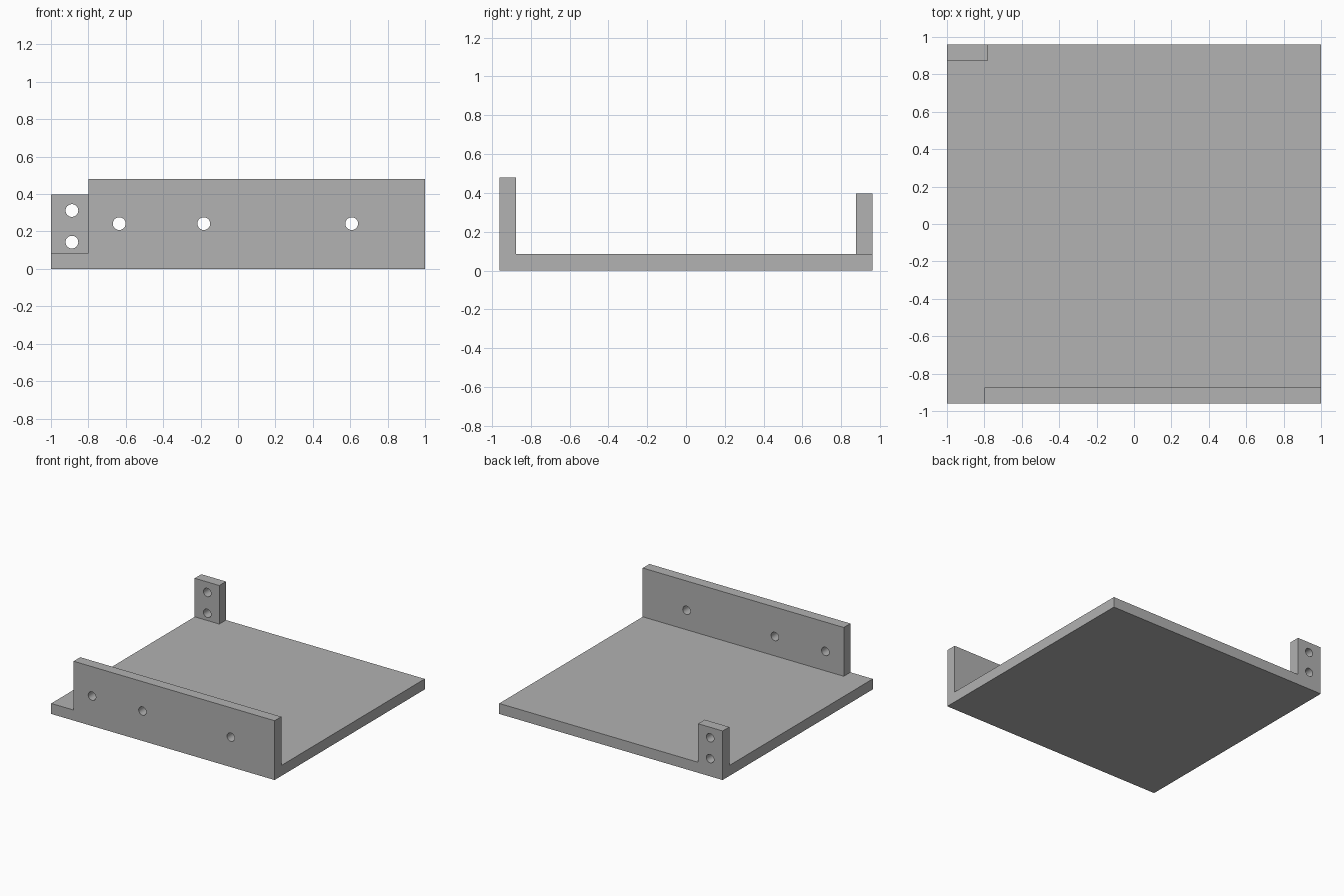
import bpy
import math

cube = bpy.data.objects.get("Cube")
if cube:
    bpy.data.objects.remove(cube, do_unlink=True)

# Single flat grey
grey = bpy.data.materials.new("mid_grey")
grey.use_nodes = True
colour = (0.445, 0.445, 0.445, 1.0)
grey.diffuse_color = colour
grey.node_tree.nodes["Principled BSDF"].inputs["Base Color"].default_value = colour


def box(name, low, high):
    centre = [(a + b) / 2 for a, b in zip(low, high)]
    bpy.ops.mesh.primitive_cube_add(size=1, location=centre)
    ob = bpy.context.object
    ob.name = name
    ob.scale = [b - a for a, b in zip(low, high)]
    bpy.ops.object.transform_apply(location=True, rotation=True, scale=True)
    ob.data.materials.append(grey)
    return ob


def boolean(target, tool, operation):
    """Apply a boolean and remove the tool object."""
    tool.hide_render = True
    mod = target.modifiers.new(operation.lower(), 'BOOLEAN')
    mod.operation = operation
    mod.solver = 'EXACT'
    mod.object = tool
    bpy.context.view_layer.objects.active = target
    bpy.ops.object.modifier_apply(modifier=mod.name)
    bpy.data.objects.remove(tool, do_unlink=True)


def drill(target, x, y, z, radius=0.034):
    """Cut a round screw hole along y."""
    bpy.ops.mesh.primitive_cylinder_add(
        vertices=40, radius=radius, depth=0.3, location=(x, y, z),
        rotation=(math.pi / 2, 0, 0))
    cutter = bpy.context.object
    cutter.name = "hole_cutter"
    cutter.data.materials.append(grey)
    bpy.ops.object.transform_apply(location=True, rotation=True, scale=True)
    boolean(target, cutter, 'DIFFERENCE')


W, D, T = 1.0, 0.96, 0.085   # half width, half depth, plate thickness

# Flat base, long front wall and short rear corner post
tray = box("mounting_tray", (-W, -D, 0), (W, D, T))
front_wall = box("front_wall", (-0.8, -D, 0), (W, -D + T, 0.48))
rear_post = box("rear_post", (-W, D - T, 0), (-0.78, D, 0.397))

# Three holes through the wall, two through the post
for x in (-0.635, -0.183, 0.608):
    drill(front_wall, x, -D + T / 2, 0.242)
for z in (0.143, 0.312):
    drill(rear_post, -0.888, D - T / 2, z)

# Join into one solid and merge coplanar faces
for part in (front_wall, rear_post):
    boolean(tray, part, 'UNION')
mod = tray.modifiers.new("merge_flat_faces", 'DECIMATE')
mod.decimate_type = 'DISSOLVE'
mod.angle_limit = math.radians(1)
bpy.context.view_layer.objects.active = tray
bpy.ops.object.modifier_apply(modifier=mod.name)

# Smooth hole walls, sharp box edges
bpy.ops.object.select_all(action='DESELECT')
tray.select_set(True)
bpy.ops.object.shade_smooth_by_angle(angle=math.radians(30))
